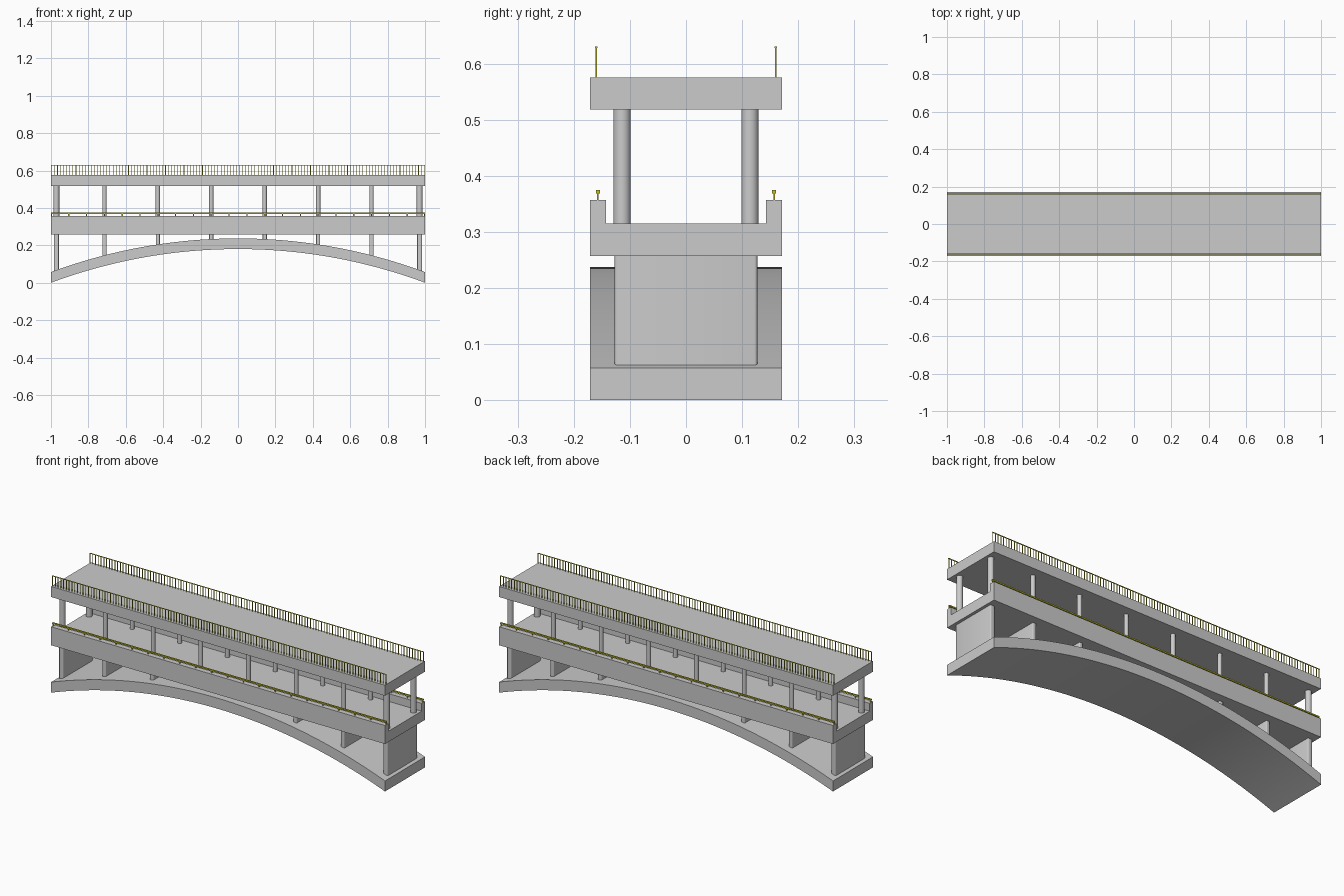
import bpy, bmesh, math
from mathutils import Matrix

if "Cube" in bpy.data.objects:
    bpy.data.objects.remove(bpy.data.objects["Cube"])

gold = bpy.data.materials.new("railing_gold")
gold.diffuse_color = (0.55, 0.52, 0.02, 1)
gold.use_nodes = True
gold.node_tree.nodes["Principled BSDF"].inputs["Base Color"].default_value = gold.diffuse_color
W = 0.171
COL_X = [-0.971, -0.714, -0.4286, -0.1429, 0.1429, 0.4286, 0.714, 0.971]


def finish(name, bm, mat=None, smooth=False):
    bmesh.ops.recalc_face_normals(bm, faces=bm.faces)
    me = bpy.data.meshes.new(name)
    bm.to_mesh(me)
    bm.free()
    ob = bpy.data.objects.new(name, me)
    bpy.context.collection.objects.link(ob)
    if mat:
        me.materials.append(mat)
    if smooth:
        bpy.ops.object.select_all(action='DESELECT')
        ob.select_set(True)
        bpy.context.view_layer.objects.active = ob
        bpy.ops.object.shade_smooth_by_angle(angle=math.radians(35))
    return ob


def add_box(bm, x0, x1, y0, y1, z0, z1):
    m = Matrix.Translation(((x0 + x1) / 2, (y0 + y1) / 2, (z0 + z1) / 2))
    m = m @ Matrix.Diagonal((x1 - x0, y1 - y0, z1 - z0, 1))
    return bmesh.ops.create_cube(bm, size=1, matrix=m)["verts"]


def add_cylinder(bm, x, y, z0, z1, r, n=24):
    bmesh.ops.create_cone(bm, cap_ends=True, segments=n, radius1=r, radius2=r, depth=z1 - z0,
                          matrix=Matrix.Translation((x, y, (z0 + z1) / 2)))


def extrude(name, points, direction, offset, smooth=False):
    bm = bmesh.new()
    face = bm.faces.new([bm.verts.new(p) for p in points])
    res = bmesh.ops.extrude_face_region(bm, geom=[face])
    move = [v for v in res["geom"] if isinstance(v, bmesh.types.BMVert)]
    bmesh.ops.translate(bm, verts=move, vec=[d * offset for d in direction])
    return finish(name, bm, smooth=smooth)


# arch slab
def arch_z(x):
    rise = 0.18
    r = (1 + rise * rise) / (2 * rise)
    return math.sqrt(r * r - x * x) - (r - rise)


xs = [-1 + 2 * i / 48 for i in range(49)]
low = [(x, -W, arch_z(x)) for x in xs]
top = [(x, -W, arch_z(x) + 0.057) for x in reversed(xs)]
extrude("arch", low + top, (0, 1, 0), 2 * W, smooth=True)

# lower deck with parapets, one U-shaped section
section = [(-W, 0.257), (W, 0.257), (W, 0.357), (0.143, 0.357), (0.143, 0.315),
           (-0.143, 0.315), (-0.143, 0.357), (-W, 0.357)]
extrude("lower_deck", [(-1, y, z) for y, z in section], (1, 0, 0), 2)

# upper deck
bm = bmesh.new()
add_box(bm, -1, 1, -W, W, 0.518, 0.575)
finish("upper_deck", bm)

# rounded-edge pier walls between arch and lower deck
bm = bmesh.new()
for x in COL_X:
    h = 0.013 if abs(x) > 0.9 else 0.011
    add_box(bm, x - h, x + h, -0.127, 0.127, arch_z(abs(x) + h) + 0.045, 0.26)
edges = [e for e in bm.edges if abs(e.verts[0].co.z - e.verts[1].co.z) > 0.01]
bmesh.ops.bevel(bm, geom=edges, offset=0.005, segments=3, profile=0.5, affect='EDGES')
finish("pier_walls", bm, smooth=True)

# round columns between the decks
bm = bmesh.new()
for x in COL_X:
    for y in (-0.114, 0.114):
        add_cylinder(bm, x, y, 0.313, 0.52, 0.0155 if abs(x) > 0.9 else 0.0115)
finish("upper_columns", bm, smooth=True)

for side, s in (("front", -1), ("back", 1)):
    # low handrail on the parapet
    bm = bmesh.new()
    y = s * 0.157
    add_box(bm, -1, 1, y - 0.0035, y + 0.0035, 0.368, 0.375)
    for k in range(22):
        x = max(-0.997, min(0.997, -1 + k * 2 / 21))
        add_box(bm, x - 0.003, x + 0.003, y - 0.0015, y + 0.0015, 0.356, 0.369)
    finish(side + "_parapet_handrail", bm, gold)

    # picket railing on the upper deck
    bm = bmesh.new()
    y = s * 0.160
    add_box(bm, -1, 1, y - 0.0025, y + 0.0025, 0.6275, 0.63)
    for k in range(122):
        x = -0.998 + 1.996 * k / 121
        add_box(bm, x - 0.0015, x + 0.0015, y - 0.0015, y + 0.0015, 0.574, 0.628)
    finish(side + "_picket_railing", bm, gold)
